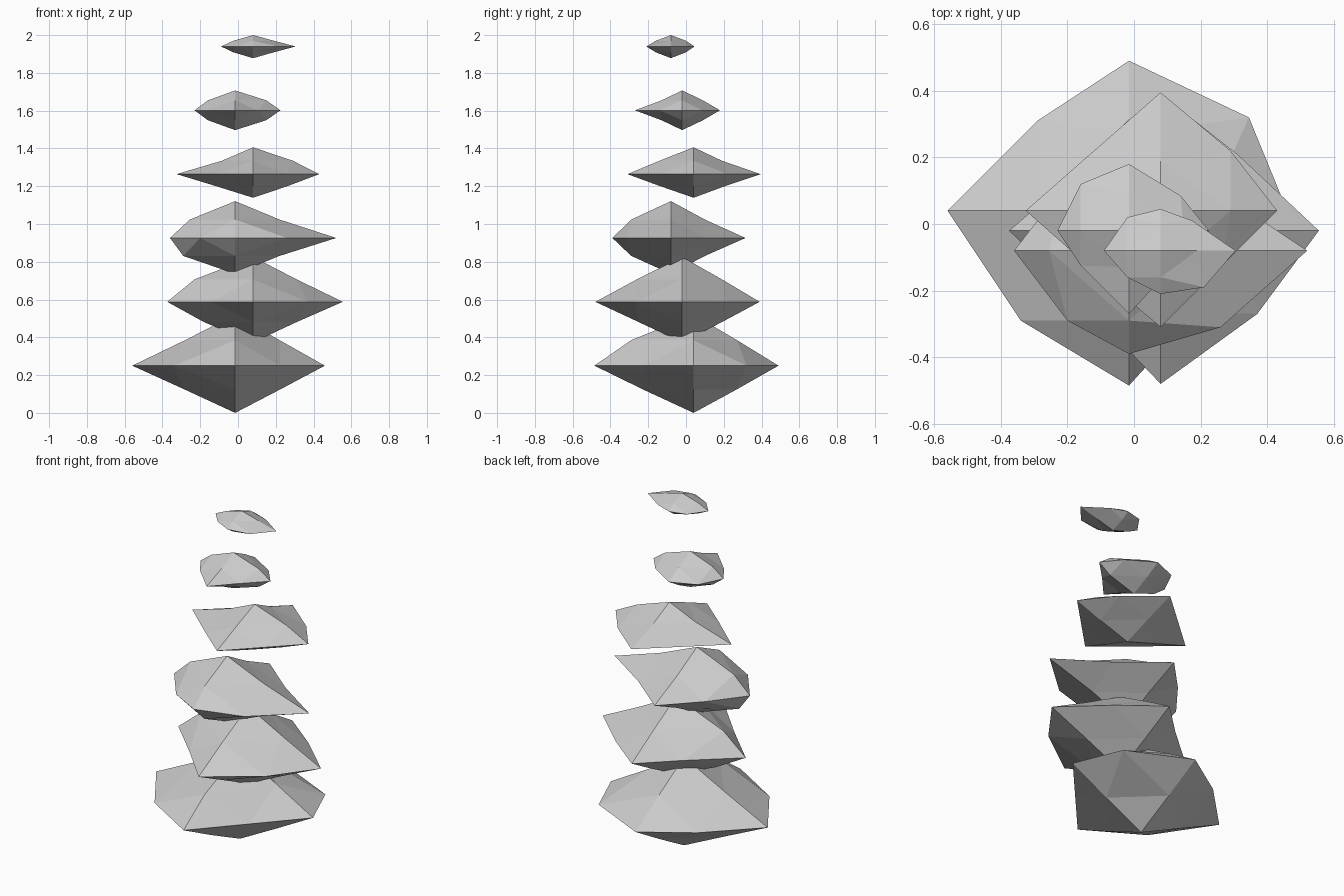
import bpy
from mathutils import Vector

# A wobbling stack of faceted stones: each is an octahedron split once.
# side: reach of the west, east, south, north corners
# rim: x, y of the corner between sides (SW, SE, NW, NE)
# up / low: reach of the mid points above and below each side


def stone(i, top, bottom, side, rim, up, low):
    centre = Vector(((-0.015, 0.08)[i % 2], (0.04, -0.02, -0.08)[i % 3], 0.25 + 0.338 * i))
    dirs = [Vector((-1, 0, 0)), Vector((1, 0, 0)), Vector((0, -1, 0)), Vector((0, 1, 0))]
    verts = [Vector((0, 0, top)), Vector((0, 0, -bottom))]
    verts += [d * r for d, r in zip(dirs, side)]                                    # 2-5
    verts += [Vector((x, y, 0)) for x, y in rim]                                    # 6-9
    verts += [d * r + Vector((0, 0, top / 2)) for d, r in zip(dirs, up)]            # 10-13
    verts += [d * r - Vector((0, 0, bottom / 2)) for d, r in zip(dirs, low)]        # 14-17
    faces = []
    # quadrants counter-clockwise: first side, second side, rim point
    for a, b, r in ((0, 2, 6), (2, 1, 7), (1, 3, 9), (3, 0, 8)):
        for tip, mid in ((0, 10), (1, 14)):
            tris = [(tip, mid + a, mid + b), (mid + a, 2 + a, r),
                    (r, 2 + b, mid + b), (mid + a, r, mid + b)]
            faces += tris if tip == 0 else [t[::-1] for t in tris]
    name = "stone_%d" % (i + 1)
    mesh = bpy.data.meshes.new(name)
    mesh.from_pydata([v + centre for v in verts], [], faces)
    bpy.context.collection.objects.link(bpy.data.objects.new(name, mesh))


# Bottom to top
stone(0, 0.27, 0.25, (.545, .475, .525, .45),
      ((-.325, -.33), (.24, -.26), (-.275, .27), (.36, .28)),
      (.265, .235, .33, .23), (.27, .24, .27, .23))
stone(1, 0.238, 0.215, (.455, .475, .46, .41),
      ((-.22, -.23), (.29, -.25), (-.2, .22), (.23, .23)),
      (.31, .23, .24, .21), (.26, .23, .23, .21))
stone(2, 0.195, 0.19, (.345, .535, .31, .395),
      ((-.185, -.21), (.275, -.23), (-.19, .2), (.25, .19)),
      (.24, .235, .21, .18), (.275, .235, .21, .18))
stone(3, 0.142, 0.125, (.405, .35, .35, .355),
      ((-.19, -.19), (.18, -.17), (-.2, .18), (.21, .18)),
      (.165, .21, .18, .15), (.2, .185, .18, .17))
stone(4, 0.105, 0.105, (.215, .24, .25, .2),
      ((-.145, -.105), (.12, -.12), (-.145, .14), (.155, .105)),
      (.145, .165, .11, .11), (.145, .165, .11, .11))
stone(5, 0.06, 0.062, (.17, .225, .13, .125),
      ((-.1, -.08), (.13, -.11), (-.1, .1), (.095, .09)),
      (.105, .11, .08, .08), (.105, .11, .08, .08))
